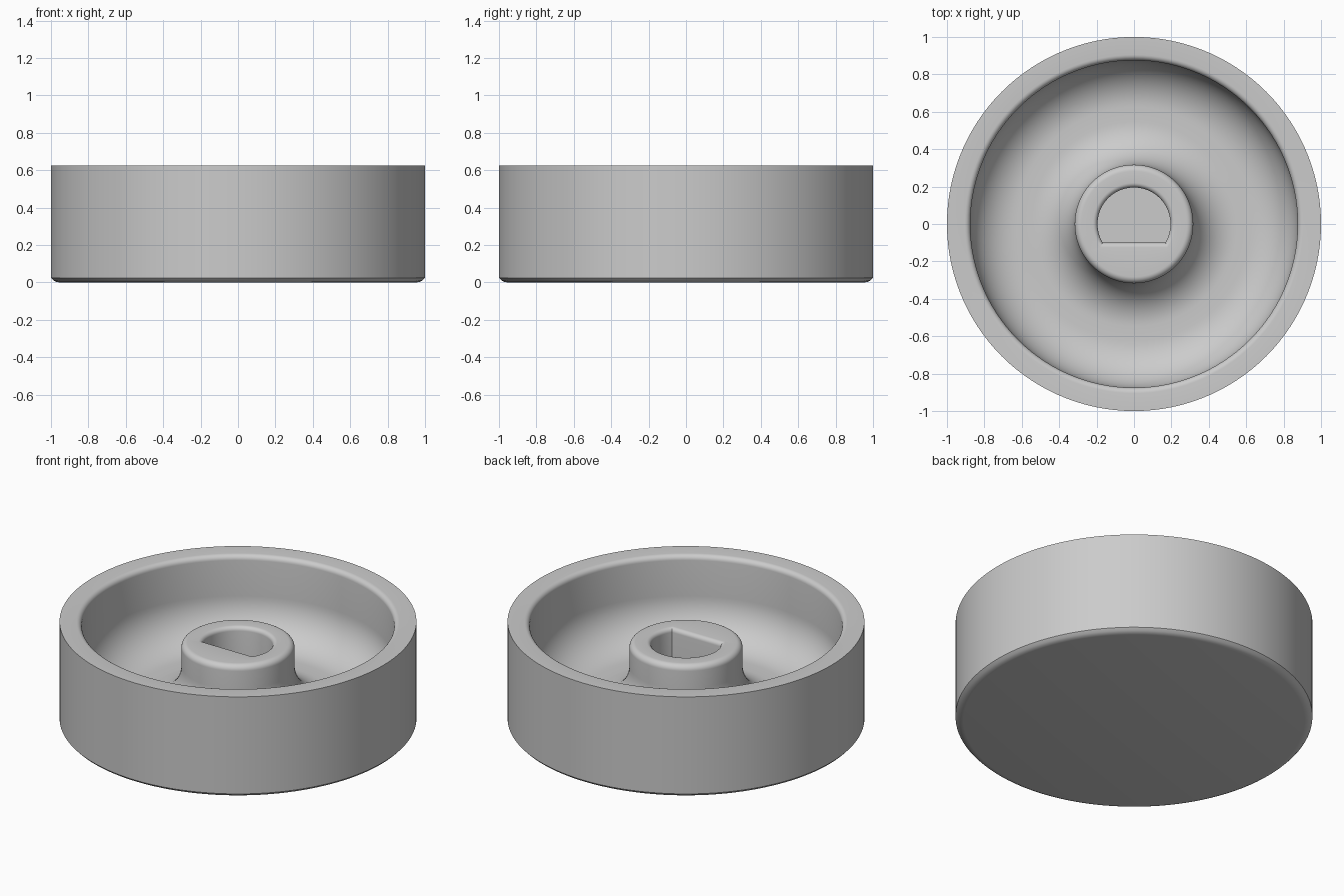
import bpy, bmesh, math

SEGMENTS = 120
SOCKET_RADIUS = 0.195
SOCKET_FLAT = 0.1


def arc(cx, cz, radius, start, end, steps=8):
    """Points of a fillet in the radius/height plane, angles in degrees."""
    angles = [math.radians(start + (end - start) * i / steps) for i in range(steps + 1)]
    return [(cx + radius * math.cos(a), cz + radius * math.sin(a)) for a in angles]


def round_ring(bm, radius, z, d_shaped=False):
    """A circle of vertices, optionally cut flat at the front to form a D."""
    flat = SOCKET_FLAT + radius - SOCKET_RADIUS
    verts = []
    for i in range(SEGMENTS):
        a = math.tau * i / SEGMENTS
        x, y = radius * math.cos(a), radius * math.sin(a)
        if d_shaped and math.sin(a) < -0.499:
            half_width = math.sqrt(radius ** 2 - flat ** 2)
            x, y = half_width * math.cos(a) / math.cos(math.pi / 6), -flat
        verts.append(bm.verts.new((x, y, z)))
    return verts


# Body: rounded bottom edge, outer wall, rim, dished floor and hub
body = [(0.955, 0), (0.972, 0.003), (0.987, 0.011), (1, 0.025), (1, 0.625)]
body += arc(0.905, 0.595, 0.03, 90, 180, 6)
body += arc(0.625, 0.375, 0.25, 0, -90, 16)
body += arc(0.547, 0.355, 0.23, -90, -180, 16)
body += arc(0.282, 0.465, 0.035, 0, 90)

# Shaft socket: softened mouth and straight wall down to a flat floor
socket = arc(SOCKET_RADIUS + 0.025, 0.475, 0.025, 90, 180, 6)
socket.append((SOCKET_RADIUS, 0.125))

bm = bmesh.new()
rings = [round_ring(bm, r, z) for r, z in body]
rings += [round_ring(bm, r, z, True) for r, z in socket]
for low, high in zip(rings, rings[1:]):
    for i in range(SEGMENTS):
        j = (i + 1) % SEGMENTS
        bm.faces.new((low[i], low[j], high[j], high[i]))
bm.faces.new(rings[0][::-1])
bm.faces.new(rings[-1])
bmesh.ops.recalc_face_normals(bm, faces=bm.faces[:])

cube = bpy.data.objects.get("Cube")
if cube:
    bpy.data.objects.remove(cube, do_unlink=True)

mesh = bpy.data.meshes.new("knob_body")
bm.to_mesh(mesh)
bm.free()
knob = bpy.data.objects.new("knob_body", mesh)
bpy.context.collection.objects.link(knob)

# Plain grey material
grey = bpy.data.materials.new("plain_grey")
grey.use_nodes = True
colour = (0.6, 0.6, 0.6, 1)
grey.diffuse_color = colour
grey.node_tree.nodes["Principled BSDF"].inputs["Base Color"].default_value = colour
mesh.materials.append(grey)

# Smooth curves with crisp edges
bpy.ops.object.select_all(action="DESELECT")
knob.select_set(True)
bpy.context.view_layer.objects.active = knob
bpy.ops.object.shade_smooth_by_angle(angle=math.radians(30))
